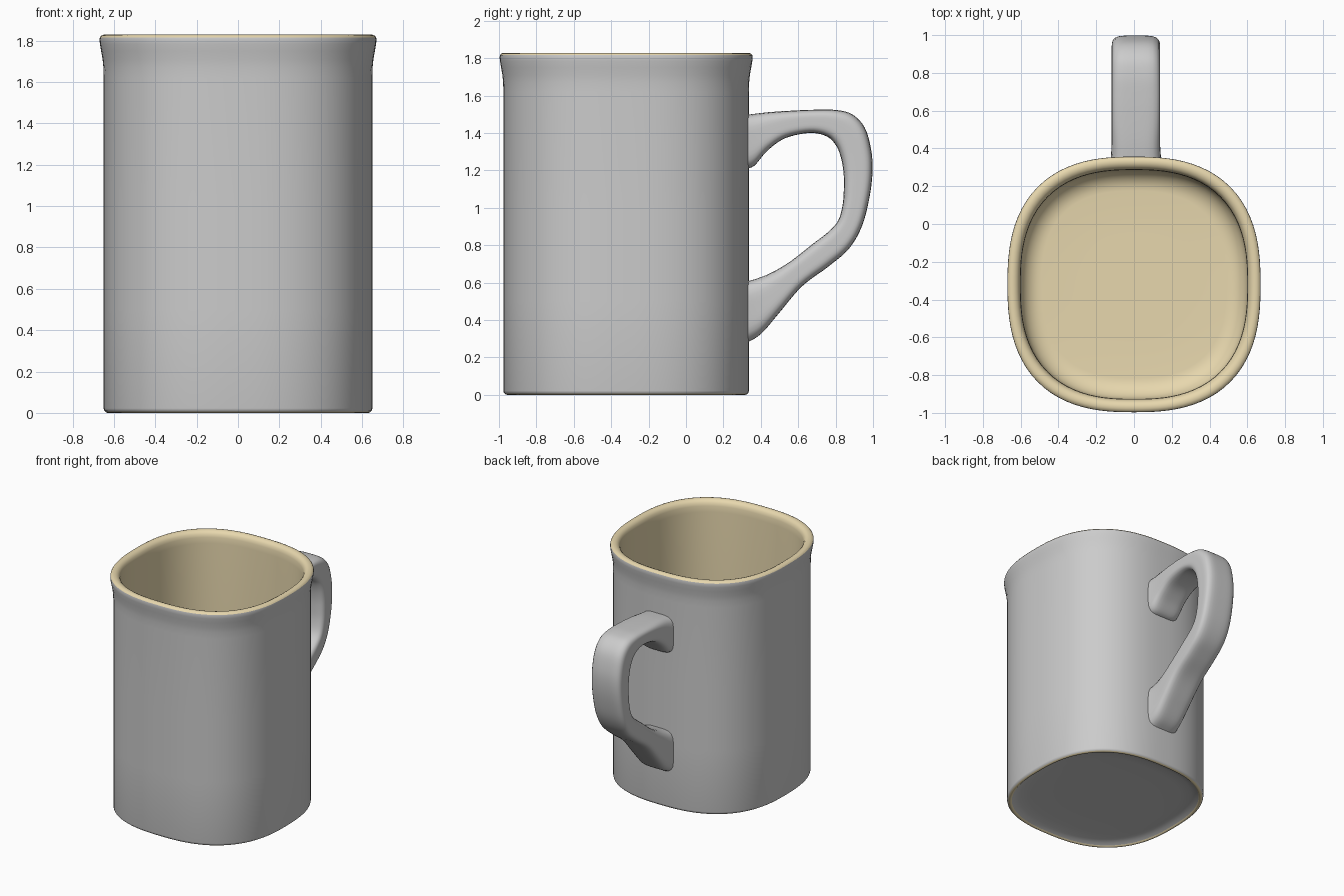
import bpy, bmesh, math
from mathutils import Vector

if "Cube" in bpy.data.objects:
    bpy.data.objects.remove(bpy.data.objects["Cube"])

CY = -0.32          # centre of the cup in y
SEG = 96


def superellipse(a, b, n, count):
    pts = []
    for i in range(count):
        t = 2 * math.pi * i / count
        c, s = math.cos(t), math.sin(t)
        r = (abs(c) ** n + abs(s) ** n) ** (-1 / n)
        pts.append((a * r * c, b * r * s))
    return pts


def skin(name, rings, cap_start=False, cap_end=False, material=None):
    """Bridge a list of equal-length point rings into one smooth object."""
    bm = bmesh.new()
    loops = [[bm.verts.new(p) for p in ring] for ring in rings]
    n = len(loops[0])
    for lo, hi in zip(loops, loops[1:]):
        for i in range(n):
            j = (i + 1) % n
            bm.faces.new((lo[i], lo[j], hi[j], hi[i]))
    if cap_start:
        bm.faces.new(loops[0][::-1])
    if cap_end:
        bm.faces.new(loops[-1])
    for f in bm.faces:
        f.smooth = True
    me = bpy.data.meshes.new(name)
    bm.to_mesh(me)
    bm.free()
    ob = bpy.data.objects.new(name, me)
    bpy.context.collection.objects.link(ob)
    if material:
        me.materials.append(material)
    return ob


def lathe_square(profile):
    """Rings of the rounded-square cup plan from (half width, z) pairs."""
    return [[(x, CY + y, z) for x, y in superellipse(r, r * 1.01, 2.55, SEG)]
            for r, z in profile]


def smooth_path(points, steps=5):
    """Catmull-Rom subdivision of a list of vectors."""
    p = [2 * points[0] - points[1]] + points + [2 * points[-1] - points[-2]]
    out = []
    for i in range(1, len(p) - 2):
        a, b, c, d = p[i - 1:i + 3]
        for k in range(steps):
            t = k / steps
            out.append(0.5 * (2 * b + (c - a) * t + (2 * a - 5 * b + 4 * c - d) * t ** 2
                              + (3 * b - a - 3 * c + d) * t ** 3))
    return out + [points[-1]]


glaze = bpy.data.materials.new("cream_glaze")
glaze.diffuse_color = (0.80, 0.68, 0.42, 1)
glaze.use_nodes = True
glaze.node_tree.nodes["Principled BSDF"].inputs["Base Color"].default_value = glaze.diffuse_color

# Grey outer wall with flared lip
skin("outer_wall", lathe_square([
    (0.642, 0.006), (0.648, 0.012), (0.65, 0.022), (0.65, 0.5), (0.65, 1.0), (0.65, 1.62),
    (0.651, 1.67), (0.655, 1.71), (0.662, 1.75), (0.668, 1.785), (0.67, 1.805), (0.668, 1.816)]))

# Cream rim, inner wall and floor
floor_fillet = [(0.49 + 0.11 * math.cos(t), 0.17 - 0.11 * math.sin(t))
                for t in (math.pi / 2 * i / 8 for i in range(9))]
skin("rim_and_lining", lathe_square([
    (0.668, 0 + 1.816), (0.662, 1.824), (0.65, 1.829), (0.635, 1.829), (0.62, 1.822),
    (0.608, 1.808), (0.602, 1.785), (0.60, 1.74), (0.60, 1.0)]
    + floor_fillet + [(0.25, 0.06), (0.01, 0.06)]), cap_end=True, material=glaze)

# Thin cream foot ring
skin("foot_ring", lathe_square([
    (0.618, 0.008), (0.624, 0.002), (0.63, 0.0), (0.637, 0.002), (0.642, 0.006)]), material=glaze)

# Shallow recessed underside
skin("underside", lathe_square([
    (0.01, 0.035), (0.3, 0.035), (0.5, 0.033), (0.57, 0.027), (0.60, 0.018), (0.618, 0.008)]),
    cap_start=True)

# Handle: stations of (outer y, outer z, inner y, inner z), top root to bottom root
stations = [
    (0.31, 1.495, 0.31, 1.205), (0.36, 1.502, 0.365, 1.225), (0.44, 1.511, 0.435, 1.305),
    (0.54, 1.518, 0.53, 1.372), (0.67, 1.524, 0.66, 1.40), (0.79, 1.524, 0.75, 1.383),
    (0.885, 1.502, 0.80, 1.337), (0.955, 1.43, 0.828, 1.27), (0.99, 1.31, 0.842, 1.19),
    (0.997, 1.19, 0.844, 1.11), (0.98, 1.05, 0.838, 1.02), (0.94, 0.90, 0.815, 0.935),
    (0.87, 0.78, 0.765, 0.875), (0.76, 0.685, 0.675, 0.805), (0.62, 0.58, 0.56, 0.715),
    (0.50, 0.44, 0.46, 0.655), (0.40, 0.325, 0.38, 0.622), (0.31, 0.27, 0.31, 0.602)]
outer = smooth_path([Vector((0, s[0], s[1])) for s in stations])
inner = smooth_path([Vector((0, s[2], s[3])) for s in stations])
rings = []
for o, i in zip(outer, inner):
    mid, half = (o + i) / 2, (o - i) / 2
    width = 0.128 + 0.01 * max(0, (0.45 - mid.y) / 0.14) ** 2
    rings.append([mid + half * v + Vector((0.01 + u, 0, 0))
                  for u, v in superellipse(width, 1, 4.5, 40)])
handle = skin("handle", rings, cap_start=True, cap_end=True)

# Consistent outward normals on the closed handle
bm = bmesh.new()
bm.from_mesh(handle.data)
bmesh.ops.recalc_face_normals(bm, faces=bm.faces)
bm.to_mesh(handle.data)
bm.free()
